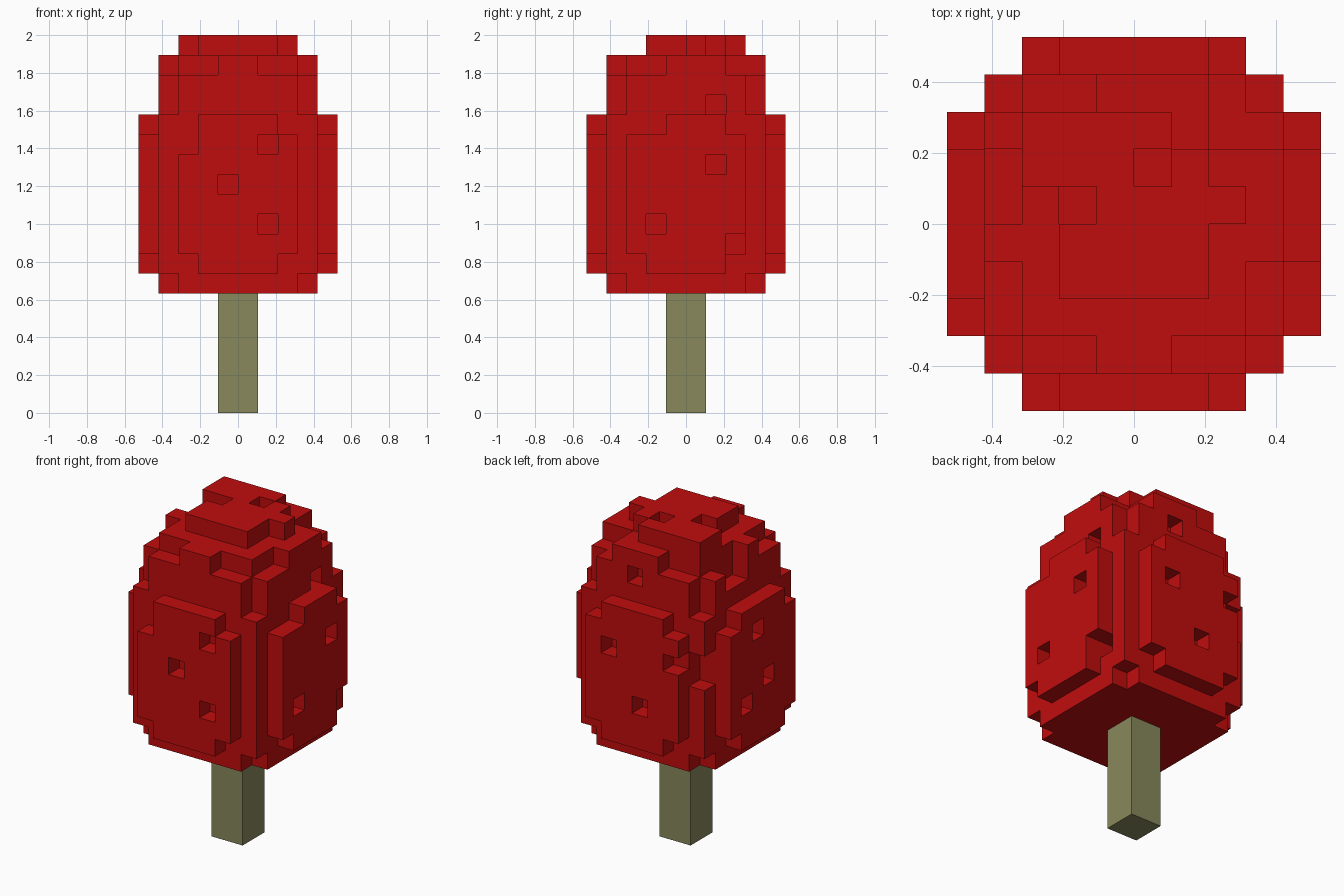
import bpy
import bmesh
import math

cube = bpy.data.objects.get("Cube")
if cube:
    bpy.data.objects.remove(cube, do_unlink=True)

U = 2 / 19  # edge of one block


def make_material(name, rgb):
    mat = bpy.data.materials.new(name)
    mat.use_nodes = True
    mat.diffuse_color = (*rgb, 1)
    mat.node_tree.nodes["Principled BSDF"].inputs["Base Color"].default_value = (*rgb, 1)
    return mat


def box(x0, x1, y0, y1, z0, z1):
    """All block cells inside the given bounds."""
    return {(x, y, z) for x in range(x0, x1) for y in range(y0, y1) for z in range(z0, z1)}


def build(name, cells, mat):
    """Skin the outside of a set of blocks and merge the flat areas."""
    bm = bmesh.new()
    verts = {}

    def vert(p):
        if p not in verts:
            verts[p] = bm.verts.new([c * U for c in p])
        return verts[p]

    for cell in cells:
        for axis in range(3):
            for side in (0, 1):
                neighbour = list(cell)
                neighbour[axis] += 2 * side - 1
                if tuple(neighbour) in cells:
                    continue
                ring = []
                for a, b in ((0, 0), (1, 0), (1, 1), (0, 1)):
                    p = list(cell)
                    p[axis] += side
                    p[(axis + 1) % 3] += a
                    p[(axis + 2) % 3] += b
                    ring.append(vert(tuple(p)))
                bm.faces.new(ring if side else ring[::-1])
    bmesh.ops.dissolve_limit(bm, angle_limit=math.radians(1), verts=bm.verts[:], edges=bm.edges[:])
    mesh = bpy.data.meshes.new(name)
    bm.to_mesh(mesh)
    bm.free()
    mesh.materials.append(mat)
    obj = bpy.data.objects.new(name, mesh)
    bpy.context.collection.objects.link(obj)
    return obj


red = make_material("leaf red", (0.527, 0.004, 0.004))
olive = make_material("trunk olive", (0.246, 0.246, 0.109))

# Trunk
build("trunk", box(-1, 1, -1, 1, 0, 6), olive)

# Crown core: a cross-shaped body with shorter corner columns
crown = box(-4, 4, -3, 3, 6, 17) | box(-3, 3, -4, 4, 6, 17)
crown |= box(-4, 4, -4, 4, 7, 15)

# Shoulder layer with a tab on each side
crown |= box(-3, 3, -3, 3, 17, 18)
crown |= box(-1, 1, -4, -3, 17, 18) | box(-1, 2, 3, 4, 17, 18)
crown |= box(3, 4, -1, 2, 17, 18) | box(-4, -3, -1, 0, 17, 18)

# Cap layer
crown |= box(-2, 2, -2, 1, 18, 19) | box(2, 3, 0, 1, 18, 19)
crown |= box(-3, 2, 1, 2, 18, 19) | box(-3, 1, 2, 3, 18, 19)

# Raised side plates: a broad panel plus a taller narrow one
crown |= box(-3, 3, -5, -4, 8, 14) | box(-2, 2, -5, -4, 7, 15)
crown |= box(-3, 3, 4, 5, 8, 14) | box(-2, 2, 4, 5, 7, 15)
crown |= box(4, 5, -3, 3, 8, 14) | box(4, 5, -2, 2, 7, 8) | box(4, 5, -1, 2, 14, 15)
crown |= box(-5, -4, -3, 3, 8, 14) | box(-5, -4, -2, 2, 7, 15)

# Missing blocks
gaps = [
    # front plate
    (1, 2, -5, -4, 13, 14), (-1, 0, -5, -4, 11, 12), (1, 2, -5, -4, 9, 10),
    (-3, -2, -5, -4, 13, 14),
    # +x side
    (4, 5, 1, 2, 12, 13), (4, 5, -2, -1, 9, 10), (3, 5, 2, 3, 8, 9), (3, 4, 1, 2, 15, 16),
    # back plate
    (1, 2, 4, 5, 12, 13), (-1, 0, 4, 5, 9, 10), (-3, -2, 4, 5, 12, 13), (0, 1, 3, 4, 16, 17),
    # -x side
    (-5, -4, 0, 1, 13, 14), (-5, -4, -1, 0, 10, 11), (-5, -4, 1, 2, 9, 10),
    (-4, -3, 0, 2, 16, 18),
    # back corner column and top
    (-4, -3, 3, 4, 11, 13), (2, 3, 2, 3, 17, 18),
    (0, 1, 1, 2, 18, 19), (-2, -1, 0, 1, 17, 19),
]
for gap in gaps:
    crown -= box(*gap)

build("crown", crown, red)
